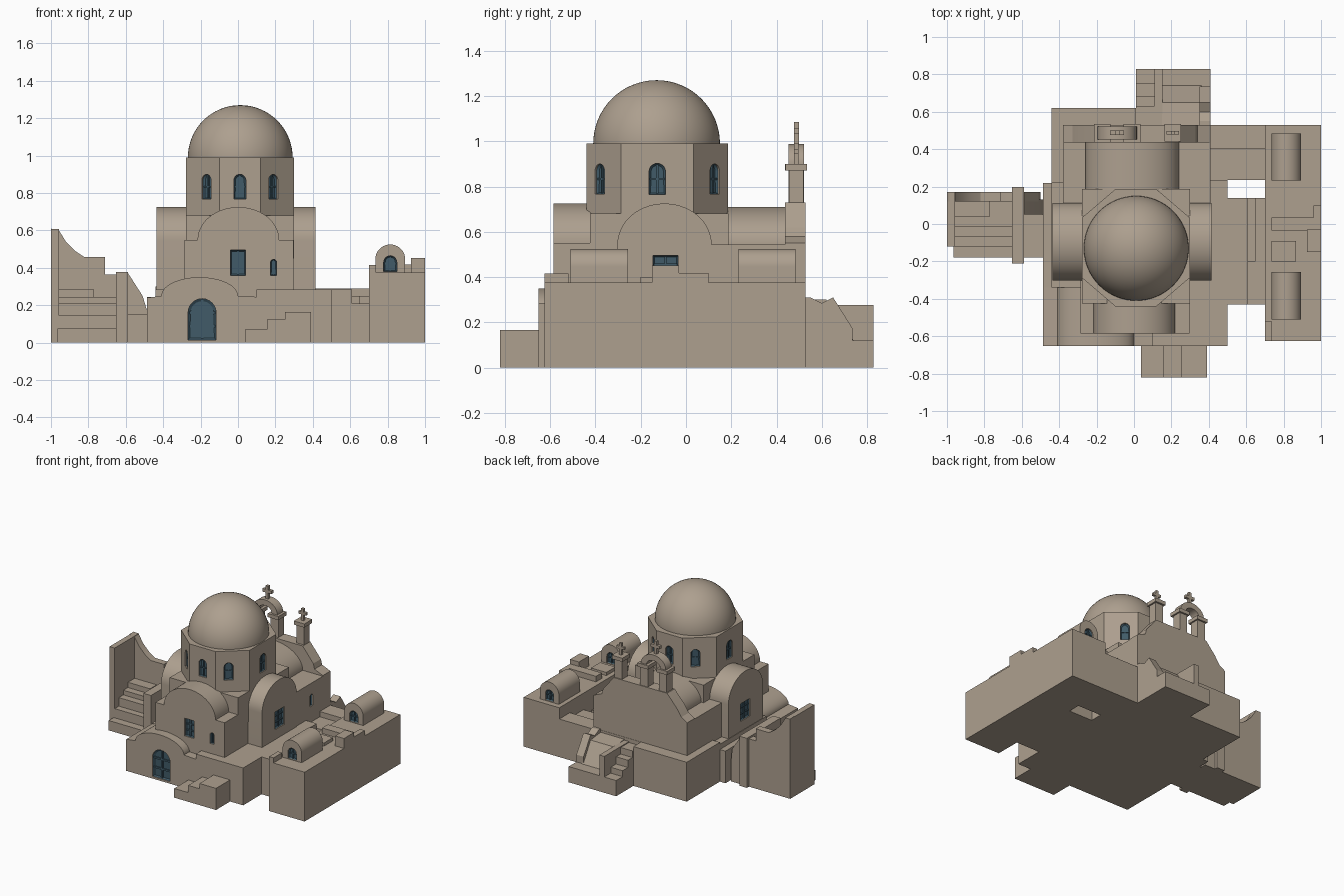
import bpy, bmesh, math
from mathutils import Matrix, Vector

if "Cube" in bpy.data.objects:
    bpy.data.objects.remove(bpy.data.objects["Cube"])


def material(name, rgb):
    m = bpy.data.materials.new(name)
    m.diffuse_color = (*rgb, 1)
    m.use_nodes = True
    m.node_tree.nodes["Principled BSDF"].inputs["Base Color"].default_value = m.diffuse_color
    return m


WALL = material("warm_plaster", (0.42, 0.35, 0.275))
BLUE = material("slate_blue_paint", (0.052, 0.105, 0.14))


def finish(name, bm, mat):
    bmesh.ops.recalc_face_normals(bm, faces=bm.faces)
    me = bpy.data.meshes.new(name)
    bm.to_mesh(me)
    bm.free()
    me.materials.append(mat)
    ob = bpy.data.objects.new(name, me)
    bpy.context.collection.objects.link(ob)
    return ob


def prism_bm(pts, axis, a, b):
    """Extrude a 2D outline along an axis from a to b."""
    put = {'x': lambda p, t: (t, p[0], p[1]),
           'y': lambda p, t: (p[0], t, p[1]),
           'z': lambda p, t: (p[0], p[1], t)}[axis]
    bm = bmesh.new()
    lo = [bm.verts.new(put(p, a)) for p in pts]
    hi = [bm.verts.new(put(p, b)) for p in pts]
    front = bm.faces.new(lo)
    bm.faces.new(hi)
    n = len(pts)
    for i in range(n):
        bm.faces.new((lo[i], lo[(i + 1) % n], hi[(i + 1) % n], hi[i]))
    return bm, front


def prism(name, pts, axis, a, b, mat=WALL):
    return finish(name, prism_bm(pts, axis, a, b)[0], mat)


def box(name, x0, x1, y0, y1, z0, z1, mat=WALL):
    return prism(name, [(x0, y0), (x1, y0), (x1, y1), (x0, y1)], 'z', z0, z1, mat)


def arc(c, z, hw, rise, n=28):
    """Arc points from right to left."""
    return [(c + hw * math.cos(math.pi * i / n), z + rise * math.sin(math.pi * i / n))
            for i in range(n + 1)]


def vault(c, z0, spring, hw, rise, n=28):
    return [(c - hw, z0), (c + hw, z0)] + arc(c, spring, hw, rise, n)


def window(name, host, x, y, angle, w, z0, z1, rise=0.0, rails=(0.5,), t=0.009):
    """Cut a niche in the host and fit a panelled blue frame into it."""
    place = Matrix.Translation((x, y, 0)) @ Matrix.Rotation(angle, 4, 'Z')
    if rise:
        pts = vault(0, z0, z1 - rise, w / 2, rise, 12)
    else:
        pts = [(-w / 2, z0), (w / 2, z0), (w / 2, z1), (-w / 2, z1)]
    bm, _ = prism_bm(pts, 'y', -0.03, 0.022)
    bm.transform(place)
    cutter = finish("cutter", bm, WALL)
    cutter.hide_render = True
    mod = host.modifiers.new("niche", 'BOOLEAN')
    mod.operation, mod.solver, mod.object = 'DIFFERENCE', 'EXACT', cutter
    bpy.context.view_layer.objects.active = host
    bpy.ops.object.modifier_apply(modifier=mod.name)
    bpy.data.objects.remove(cutter)
    # frame with sunken panes
    bm, front = prism_bm(pts, 'y', 0.008, 0.03)
    bmesh.ops.recalc_face_normals(bm, faces=bm.faces)
    bmesh.ops.inset_region(bm, faces=[front], thickness=t, depth=-0.009)
    bm.transform(place)
    finish(name + "_frame", bm, BLUE)
    # mullion and cross rails
    bars = [(-t / 2, t / 2, z0 + t / 2, z1 - t / 2)]
    bars += [(-w / 2 + t / 2, w / 2 - t / 2, z0 + (z1 - z0) * r - t / 2, z0 + (z1 - z0) * r + t / 2)
             for r in rails]
    for a, b, c, d in bars:
        bm, _ = prism_bm([(a, c), (b, c), (b, d), (a, d)], 'y', 0.009, 0.02)
        bm.transform(place)
        finish(name + "_bar", bm, BLUE)


def cross(name, x, y, z, h):
    t = h * 0.11
    box(name + "_upright", x - t, x + t, y - t, y + t, z, z + h)
    box(name + "_arms", x - h * 0.36, x + h * 0.36, y - t, y + t, z + h * 0.5, z + h * 0.72)


# ground storey with the door vault
facade = prism("door_vault", [(-.487, 0), (.5, 0), (.5, .285), (.1, .285), (.1, .245)]
               + arc(-.205, .25, .205, .1) + [(-.487, .24)], 'y', -.652, -.34)
window("door", facade, -.192, -.652, 0, .15, .015, .235, .075, (.33, .66), .013)
box("main_terrace", -.44, .5, -.34, .235, 0, .285)
box("left_ledge", -.487, -.44, -.34, .22, 0, .245)
box("back_terrace", -.44, .41, .22, .53, 0, .3)
box("back_ledge", -.44, .01, .53, .62, 0, .3)

# front steps rising to the right
for i, (a, z) in enumerate([(.037, .07), (.155, .125), (.25, .165)]):
    box("front_step", a, [.155, .25, .39][i], -.822, -.65, 0, z)

# cross-shaped church body
front_arm = prism("front_arm", [(-.287, .2), (.297, .2), (.297, .55)] + arc(.002, .55, .218, .175)
                  + [(-.287, .55)], 'y', -.585, -.2)
window("front_window", front_arm, 0, -.585, 0, .08, .36, .495, 0, (.35, .7))
window("front_slit", front_arm, .19, -.585, 0, .032, .36, .445, .016, (), .005)
side_arm = prism("side_arms", vault(-.095, .2, .545, .208, .18), 'x', -.437, .415)
window("right_window", side_arm, .415, -.09, math.pi / 2, .11, .36, .495, 0, (.35, .7))
window("left_window", side_arm, -.437, -.09, -math.pi / 2, .11, .36, .495, 0, (.35, .7))
back_body = box("back_body", -.38, .41, .05, .45, .2, .545)
window("right_slit", back_body, .41, .3, math.pi / 2, .032, .37, .46, .016, (), .005)
prism("back_barrel", vault(-.01, .5, .545, .25, .165), 'y', .05, .45)
prism("back_wall", [(-.38, .2), (.41, .2), (.41, .55), (.34, .58), (.33, .62), (.24, .73),
                    (-.21, .73), (-.29, .64), (-.33, .58), (-.38, .55)], 'y', .437, .528)

# drum and dome
CX, CY, HX, HY, FX, FY = .01, -.127, .289, .313, .11, .16
box("drum_base", -.279, .299, -.425, .187, .45, .68)
octagon = [(CX + sx, CY + sy) for sx, sy in
           [(-FX, -HY), (FX, -HY), (HX, -FY), (HX, FY), (FX, HY), (-FX, HY), (-HX, FY), (-HX, -FY)]]
drum = prism("drum", octagon, 'z', .5, .99)
window("drum_front_window", drum, CX, CY - HY, 0, .064, .768, .9, .032)
window("drum_back_window", drum, CX, CY + HY, math.pi, .064, .768, .9, .032)
for s in (-1, 1):
    window("drum_side_window", drum, CX + s * HX, CY, s * math.pi / 2, .072, .765, .902, .035)
    for q in (-1, 1):
        nx, ny = s * (HY - FY), q * (HX - FX)
        window("drum_corner_window", drum, CX + s * .178, CY + q * .2533,
               math.atan2(ny, nx) + math.pi / 2, .064, .768, .9, .032)
bm = bmesh.new()
bmesh.ops.create_uvsphere(bm, u_segments=64, v_segments=32, radius=.28)
bmesh.ops.bisect_plane(bm, geom=bm.verts[:] + bm.edges[:] + bm.faces[:], dist=1e-5,
                       plane_co=(0, 0, -.004), plane_no=(0, 0, -1), clear_outer=True)
bm.transform(Matrix.Translation((.012, -.13, .99)))
finish("dome", bm, WALL)

# bell arch and small belfry post on the back wall
for x in (-.17, -.01):
    box("bell_pier", x - .033, x + .033, .453, .522, .7, .88)
    box("bell_pier_cap", x - .045, x + .045, .437, .535, .872, .9)
prism("bell_arch", arc(-.09, .9, .105, .088) + arc(-.09, .9, .058, .045)[::-1], 'y', .453, .522)
cross("bell_cross", -.09, .488, .98, .105)
box("belfry_post", .175, .24, .455, .52, .7, .88)
box("belfry_post_cap", .163, .252, .44, .535, .872, .9)
cross("post_cross", .207, .488, .9, .09)

# left stair with curved back wall
prism("stair_back_wall", [(-1, 0), (-.5, 0), (-.5, .15), (-.51, .25), (-.59, .375), (-.65, .365),
                          (-.71, .365), (-.71, .457), (-.82, .457), (-.87, .49), (-.92, .54),
                          (-.957, .6), (-1, .61)], 'y', .12, .172)
box("stair_end_wall", -1, -.957, -.12, .172, 0, .607)
for y, z in [(-.18, .075), (-.12, .145), (-.07, .21), (-.015, .245)]:
    box("left_step", -.965, -.64, y, .13, 0, z)
box("upper_left_step", -.965, -.77, .04, .13, 0, .285)
box("stair_pier", -.652, -.588, -.21, .197, 0, .378)
prism("pier_buttress", [(-.6, 0), (-.48, 0), (-.48, .15), (-.51, .25), (-.59, .375), (-.6, .375)],
      'y', .05, .13)
box("left_passage", -.6, -.48, -.18, .13, 0, .15)

# back stair with sloping parapet
box("back_stair_base", .01, .41, .52, .828, 0, .12)
box("back_stair_wall", .11, .152, .52, .828, 0, .277)
prism("back_ramp", [(.52, 0), (.828, 0), (.828, .12), (.735, .12), (.735, .175), (.65, .31),
                    (.6, .285), (.55, .31), (.52, .31)], 'x', .35, .41)
prism("back_ramp_floor", [(.52, 0), (.74, 0), (.74, .12), (.65, .27), (.52, .285)], 'x', .15, .36)
for y, z in [(.75, .165), (.685, .22), (.63, .27)]:
    box("back_step", .01, .12, .52, y, 0, z)

# right courtyard and passage (leaves an open shaft)
box("court_high", .49, .61, -.43, .14, 0, .285)
box("court_low", .6, .71, -.43, .14, 0, .21)
box("court_step", .6, .65, -.2, .14, 0, .25)
box("passage_floor", .4, .71, .235, .42, 0, .25)
box("passage_wall", .4, .71, .4, .528, 0, .29)

# right wing with two vaulted skylights
box("right_wing", .7, 1, -.525, .528, 0, .376)
box("right_wing_front", .715, 1, -.625, -.5, 0, .376)
box("wing_post", .7, .737, -.625, -.52, 0, .415)
for y0, y1 in [(-.51, -.257), (.232, .484)]:
    v = prism("wing_vault", vault(.814, .36, .445, .08, .08), 'y', y0, y1)
    window("vault_window", v, .814, y0, 0, .07, .38, .465, .035, (.5,), .008)
    window("vault_back_window", v, .814, y1, math.pi, .07, .38, .465, .035, (.5,), .008)
box("wing_parapet_low", .96, 1, -.15, .1, .36, .418)
box("wing_parapet_high", .925, 1, -.15, -.03, .36, .452)
box("wing_divider", .735, .965, -.035, .035, .36, .418)
box("wing_divider_step", .735, .865, -.2, -.09, .36, .4)

# soft shading on curved parts only
bpy.ops.object.select_all(action='DESELECT')
for ob in bpy.context.scene.objects:
    ob.select_set(True)
bpy.context.view_layer.objects.active = drum
bpy.ops.object.shade_smooth_by_angle(angle=math.radians(25))
